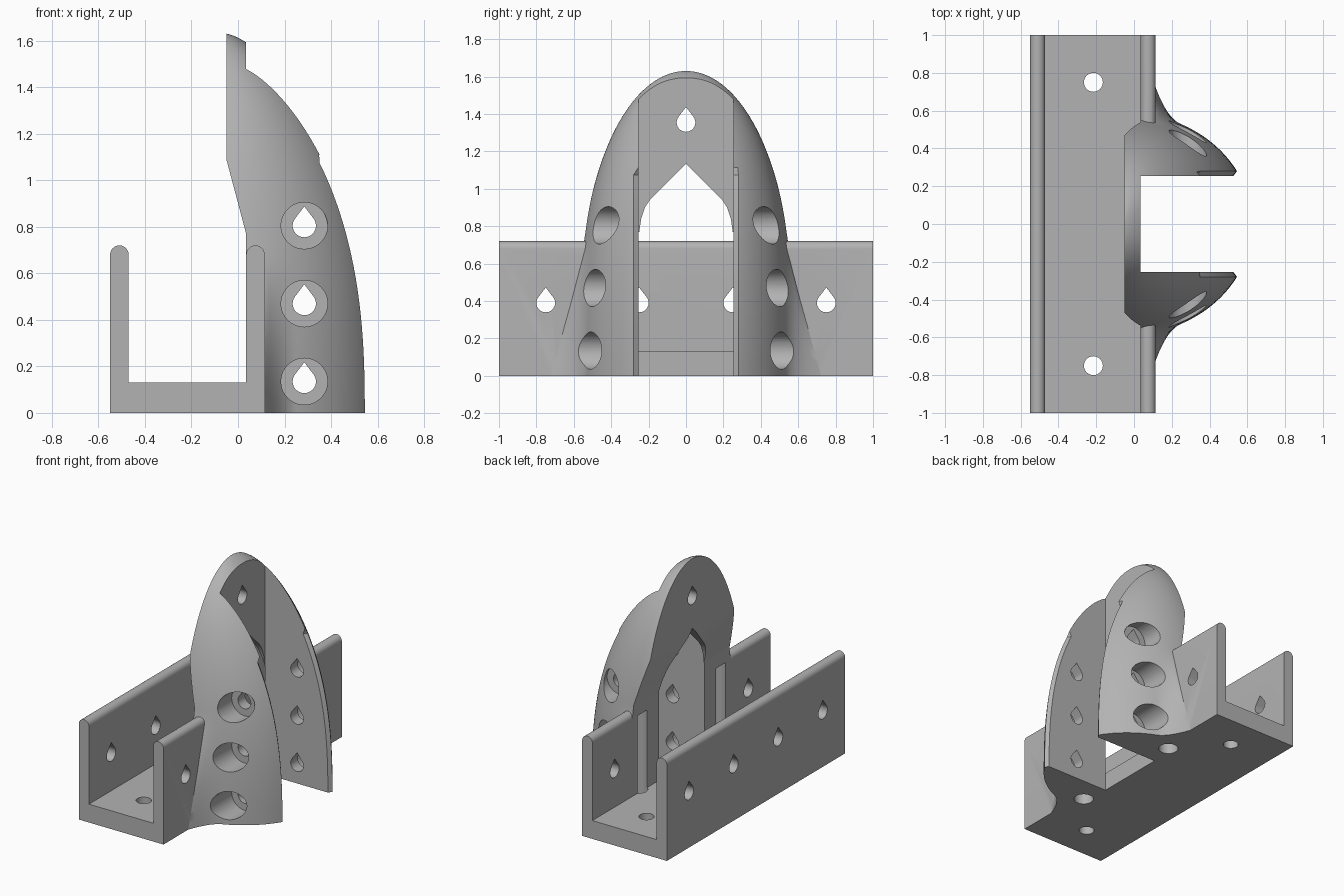
import bpy, bmesh
from math import sin, cos, pi, asin, sqrt
from mathutils import Vector

if "Cube" in bpy.data.objects:
    bpy.data.objects.remove(bpy.data.objects["Cube"])

grey = bpy.data.materials.new("plain grey")
grey.use_nodes = True
COLOUR = (0.45, 0.45, 0.45, 1)
grey.diffuse_color = COLOUR
grey.node_tree.nodes["Principled BSDF"].inputs["Base Color"].default_value = COLOUR


def loft(name, rings):
    """Closed solid through a list of equal-length rings."""
    bm = bmesh.new()
    rows = [[bm.verts.new(p) for p in ring] for ring in rings]
    n = len(rows[0])
    for low, high in zip(rows, rows[1:]):
        for i in range(n):
            j = (i + 1) % n
            bm.faces.new((low[i], low[j], high[j], high[i]))
    bm.faces.new(rows[0][::-1])
    bm.faces.new(rows[-1])
    bmesh.ops.recalc_face_normals(bm, faces=bm.faces)
    mesh = bpy.data.meshes.new(name)
    bm.to_mesh(mesh)
    bm.free()
    mesh.materials.append(grey)
    obj = bpy.data.objects.new(name, mesh)
    bpy.context.collection.objects.link(obj)
    return obj


def prism(name, axis, outline, start, end):
    """Extrude a 2D outline along x, y or z."""
    place = {"x": lambda p, d: (d, p[0], p[1]),
             "y": lambda p, d: (p[0], d, p[1]),
             "z": lambda p, d: (p[0], p[1], d)}[axis]
    return loft(name, [[place(p, d) for p in outline] for d in (start, end)])


def arc(cx, cy, r, start=0, end=2 * pi, steps=32):
    return [(cx + r * cos(start + (end - start) * i / steps),
             cy + r * sin(start + (end - start) * i / steps)) for i in range(steps)]


def teardrop(cx, cy, r=0.05):
    return [(cx, cy + 1.65 * r)] + arc(cx, cy, r, 0.8 * pi, 2.2 * pi, 24) + [
        (cx + r * cos(0.2 * pi), cy + r * sin(0.2 * pi))]


def combine(target, others, operation):
    """Apply booleans in turn and discard the helper solids."""
    for other in others:
        other.hide_render = True
        mod = target.modifiers.new("bool", "BOOLEAN")
        mod.object, mod.operation, mod.solver = other, operation, "EXACT"
        graph = bpy.context.evaluated_depsgraph_get()
        mesh = bpy.data.meshes.new_from_object(target.evaluated_get(graph))
        target.modifiers.clear()
        target.data = mesh
        bpy.data.objects.remove(other)


# Nose-shaped shell: half ellipses that shrink towards the tip
BACK, DEPTH, WIDTH, TIP, WALL_TOP = -0.05, 0.676, 0.59, 1.63, 0.72
SLOT, LIP = 0.255, 0.28


def nose_ring(z):
    s = sqrt(max(1 - (z / TIP) ** 2.5, 0.0005))
    a, b = DEPTH * s ** 1.42, WIDTH * s
    edge = min(LIP, 0.6 * b)
    start = asin(edge / b)
    has_lip = BACK + a * cos(start) > 0.04 and edge == LIP
    half = []
    for y in (0.4 * edge, edge * SLOT / LIP):
        x = a * cos(start) - 0.018 if has_lip else a * sqrt(1 - (y / b) ** 2)
        half.append((BACK + x, y, z))
    flare = 0.15 * max(1 - z / WALL_TOP, 0) ** 1.3
    for i in range(49):
        t = start + (pi / 2 - start) * i / 48
        x = BACK + a * cos(t)
        u = min(max((0.25 - x) / 0.135, 0), 1)
        half.append((x, b * sin(t) + flare * u ** 2.2, z))
    return half + [(x, -y, z) for x, y, z in reversed(half)]


heights = [TIP * sin(pi / 2 * i / 48) for i in range(49)]
body = loft("bracket_body", [nose_ring(z) for z in heights])

# Slanted underside behind the wall plane
combine(body, [prism("slant", "y", [(-0.3, -0.1), (0.035, -0.1), (0.035, 0.77),
                                    (BACK, 1.09), (-0.3, 2.03)], -1, 1)], "DIFFERENCE")

# U channel with rounded wall tops
channel_outline = ([(-0.55, 0), (0.115, 0)] + arc(0.075, 0.68, 0.04, 0, pi, 12)
                   + [(0.035, 0.68), (0.035, 0.13), (-0.47, 0.13)]
                   + arc(-0.51, 0.68, 0.04, 0, pi, 12) + [(-0.55, 0.68)])
combine(body, [prism("channel", "y", channel_outline, -1, 1)], "UNION")

# Open slot between the ears, and the pointed window behind it
side = [(0.25, 0.13), (0.25, 0.77), (0.24, 0.84), (0.22, 0.9), (0.19, 0.945)]
window = side + [(0, 1.135)] + [(-y, z) for y, z in reversed(side)]
cutters = [
    prism("slot", "z", [(0.035, -SLOT), (1, -SLOT), (1, SLOT), (0.035, SLOT)], -0.1, 2),
    prism("window", "x", window, -0.2, 0.2),
    prism("plate_hole", "x", teardrop(0, 1.355), -0.2, 0.2),
]
for sign in (-1, 1):
    # Screw holes in the channel
    cutters += [
        prism("floor_hole", "z", arc(-0.215, 0.75 * sign, 0.05), -0.1, 0.3),
        prism("wall_hole", "x", teardrop(0.75 * sign, 0.39), -0.7, 0.3),
        prism("back_wall_hole", "x", teardrop(0.25 * sign, 0.39), -0.7, -0.3),
        prism("rod_bore", "z", arc(0.07, 0.44 * sign, 0.065), -0.1, 0.68),
    ]
    # Bolt holes and counterbores through each ear
    for z in (0.135, 0.47, 0.805):
        cutters += [
            prism("bolt_hole", "y", teardrop(0.285, z), 0.2 * sign, 0.5 * sign),
            prism("counterbore", "y", arc(0.285, z, 0.1, steps=40), 0.335 * sign, 0.9 * sign),
        ]
combine(body, cutters, "DIFFERENCE")

bpy.ops.object.select_all(action="DESELECT")
bpy.context.view_layer.objects.active = body
body.select_set(True)
bpy.ops.object.shade_smooth_by_angle(angle=pi / 7)
